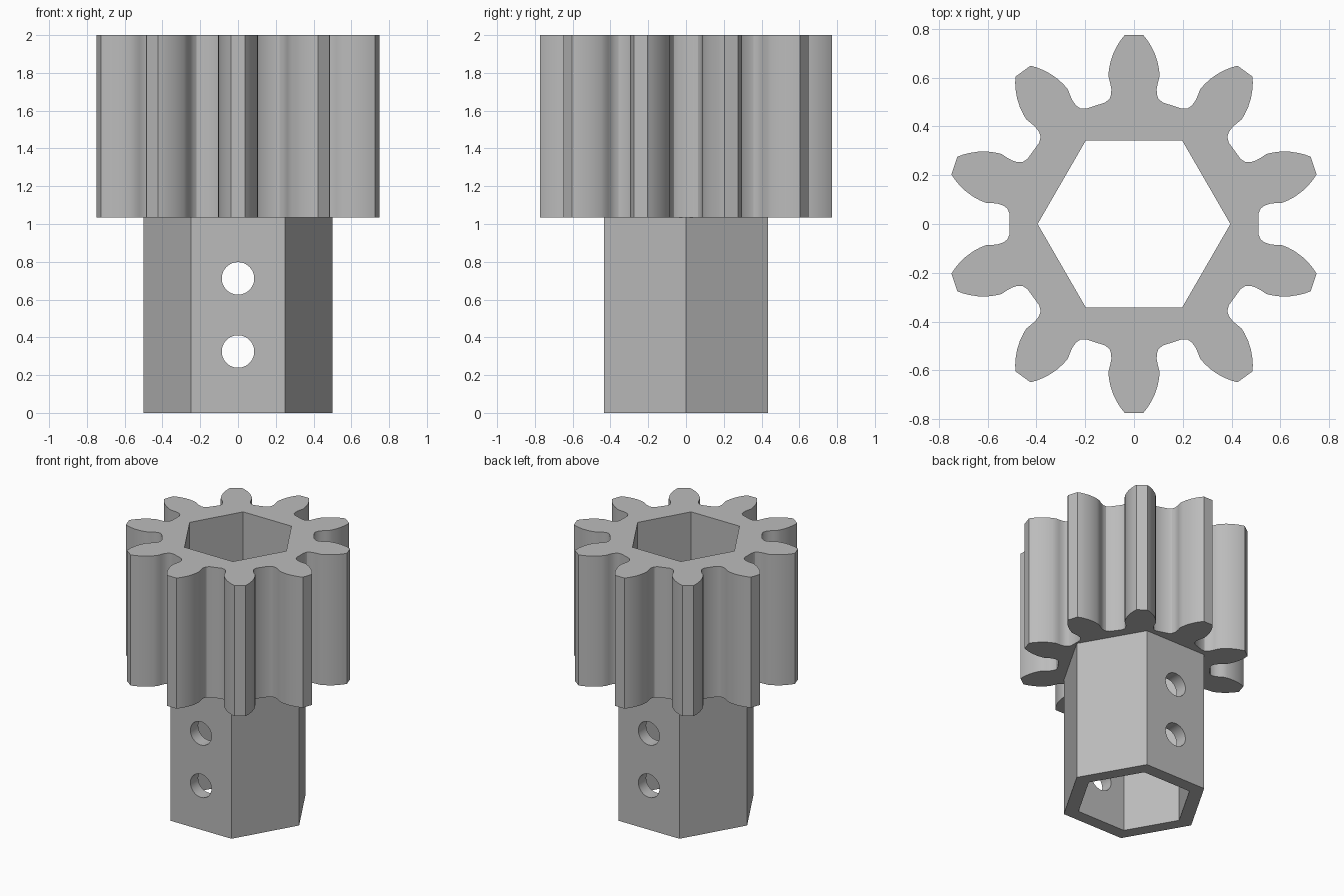
import bpy
import bmesh
from math import sin, cos, pi, radians
from mathutils import Matrix, Vector

cube = bpy.data.objects.get("Cube")
if cube:
    bpy.data.objects.remove(cube)

TEETH = 10
HEIGHT = 2.0
GEAR_BASE = 1.035
ROOT = 0.51

grey = bpy.data.materials.new("plain grey")
grey.use_nodes = True
colour = (0.5, 0.5, 0.5, 1)
grey.diffuse_color = colour
grey.node_tree.nodes["Principled BSDF"].inputs["Base Color"].default_value = colour


def ring(sides, radius):
    return [(radius * cos(2 * pi * i / sides), radius * sin(2 * pi * i / sides))
            for i in range(sides)]


def prism(name, outline, bottom, top, matrix=Matrix()):
    """Extrude a closed outline from bottom to top, then transform it."""
    bm = bmesh.new()
    face = bm.faces.new([bm.verts.new((x, y, bottom)) for x, y in outline])
    out = bmesh.ops.extrude_face_region(bm, geom=[face], use_keep_orig=True)
    moved = [v for v in out["geom"] if isinstance(v, bmesh.types.BMVert)]
    bmesh.ops.translate(bm, verts=moved, vec=(0, 0, top - bottom))
    bmesh.ops.recalc_face_normals(bm, faces=bm.faces)
    bm.transform(matrix)
    mesh = bpy.data.meshes.new(name)
    bm.to_mesh(mesh)
    bm.free()
    mesh.materials.append(grey)
    obj = bpy.data.objects.new(name, mesh)
    bpy.context.collection.objects.link(obj)
    return obj


def combine(target, other, operation):
    """Apply a boolean and discard the second object."""
    mod = target.modifiers.new(operation, "BOOLEAN")
    mod.operation = operation
    mod.solver = "EXACT"
    mod.object = other
    bpy.context.view_layer.update()
    graph = bpy.context.evaluated_depsgraph_get()
    mesh = bpy.data.meshes.new_from_object(target.evaluated_get(graph))
    target.modifiers.clear()
    target.data = mesh
    bpy.data.objects.remove(other)


# Half of one tooth, tip to root: curved flank, then undercut fillet
half_tooth = [(0.038, 0.774), (0.054, 0.754), (0.068, 0.732), (0.085, 0.698),
              (0.097, 0.662), (0.103, 0.63), (0.105, 0.605), (0.098, 0.58),
              (0.093, 0.555), (0.0935, 0.532), (0.1, 0.513), (0.118, 0.498)]
tooth = [(-x, y) for x, y in reversed(half_tooth)] + half_tooth
valley = radians(180 / TEETH)
tooth.append((ROOT * sin(valley), ROOT * cos(valley)))

# Gear outline: the tooth repeated around the axis
gear_outline = []
for k in range(TEETH):
    turn = Matrix.Rotation(-2 * pi * k / TEETH, 2)
    gear_outline += [tuple(turn @ Vector(p)) for p in tooth]

# Toothed head joined to the hexagonal sleeve
gear = prism("gear_sleeve", gear_outline, GEAR_BASE, HEIGHT)
combine(gear, prism("sleeve", ring(6, 0.5), 0, GEAR_BASE + 0.3), "UNION")

# Hexagonal bore through the full height
combine(gear, prism("bore", ring(6, 0.395), -0.2, HEIGHT + 0.2), "DIFFERENCE")

# Two round pin holes through the front and back walls
for z in (0.325, 0.712):
    place = Matrix.Translation((0, 0, z)) @ Matrix.Rotation(pi / 2, 4, "X")
    combine(gear, prism("pin_hole", ring(48, 0.086), -0.7, 0.7, place), "DIFFERENCE")

# Smooth flanks and holes, crisp edges
bpy.ops.object.select_all(action="DESELECT")
gear.select_set(True)
bpy.context.view_layer.objects.active = gear
bpy.ops.object.shade_smooth_by_angle(angle=radians(28))
